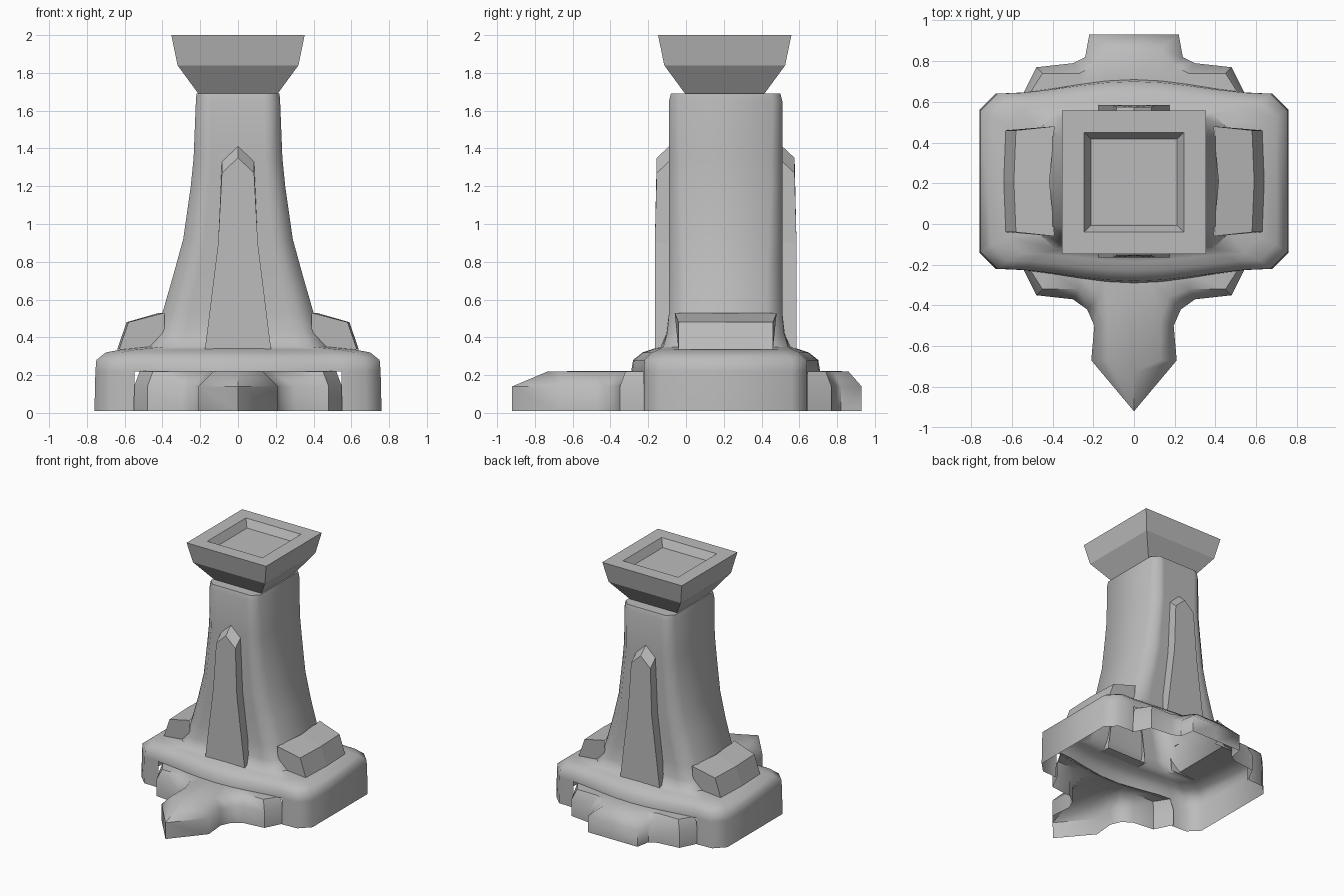
import bpy, bmesh, math

cube = bpy.data.objects.get("Cube")
if cube:
    bpy.data.objects.remove(cube, do_unlink=True)

CY = 0.21  # depth centre of the tower

stone = bpy.data.materials.new("grey stone")
stone.use_nodes = True
grey = (0.5, 0.5, 0.5, 1)
stone.diffuse_color = grey
stone.node_tree.nodes["Principled BSDF"].inputs["Base Color"].default_value = grey


def finish(name, bm, angle=None):
    bmesh.ops.remove_doubles(bm, verts=bm.verts, dist=1e-4)
    bmesh.ops.recalc_face_normals(bm, faces=bm.faces)
    mesh = bpy.data.meshes.new(name)
    bm.to_mesh(mesh)
    bm.free()
    ob = bpy.data.objects.new(name, mesh)
    bpy.context.collection.objects.link(ob)
    mesh.materials.append(stone)
    if angle:
        bpy.ops.object.select_all(action='DESELECT')
        ob.select_set(True)
        bpy.context.view_layer.objects.active = ob
        bpy.ops.object.shade_smooth_by_angle(angle=math.radians(angle))
    return ob


def loft(bm, rows, closed=True):
    rows = [[bm.verts.new(p) for p in row] for row in rows]
    n = len(rows[0])
    for a, b in zip(rows, rows[1:]):
        for i in range(n if closed else n - 1):
            j = (i + 1) % n
            bm.faces.new((a[i], a[j], b[j], b[i]))
    return rows


# Tower body and base: one lofted shell, open underneath
def ring(z, hx, hy, c, bulge):
    fx = hx - c
    edge = [fx, fx * 0.81, fx * 0.6, fx * 0.4, fx * 0.2]
    xs = edge + [0] + [-x for x in reversed(edge)]
    front = [(x, hy + bulge * (1 + math.cos(math.pi * x / fx)) / 2) for x in xs]
    k = c * 0.3
    front = [(hx, hy - c)] + front + [(-hx, hy - c)]
    back = [(-x, -y) for x, y in front]
    return [(x, CY + y, z) for x, y in front + back]


bm = bmesh.new()
profile = [
    (0.01, 0.76, 0.43, 0.08, 0.07), (0.22, 0.755, 0.43, 0.08, 0.07),
    (0.28, 0.75, 0.43, 0.08, 0.06), (0.32, 0.70, 0.39, 0.08, 0.05),
    (0.335, 0.62, 0.355, 0.08, 0.04), (0.35, 0.47, 0.33, 0.08, 0.02),
    (0.42, 0.43, 0.31, 0.08, 0.005), (0.53, 0.40, 0.30, 0.08, 0),
    (0.72, 0.345, 0.30, 0.08, 0), (0.92, 0.29, 0.30, 0.07, 0),
    (1.2, 0.25, 0.30, 0.06, 0), (1.35, 0.235, 0.30, 0.06, 0),
    (1.65, 0.223, 0.30, 0.05, 0), (1.69, 0.22, 0.29, 0.05, 0)]
rows = loft(bm, [ring(*p) for p in profile])
bm.faces.new(rows[-1])
# Open the wall where the lower apron joins
hidden = [f for f in bm.faces if f.calc_center_median().z < 0.2
          and all(abs(v.co.x) < 0.56 for v in f.verts)]
bmesh.ops.delete(bm, geom=hidden, context='FACES')
finish("tower_body", bm, 50)


# Lower aprons: stepped shelf with a pointed prow in front, a block behind
def apron(name, outer, top, inner):
    def both(half, z):
        return [(x, y, z) for x, y in half] + [(-x, y, z) for x, y in half[-2::-1]]
    bm = bmesh.new()
    loft(bm, [both(outer, 0.01), both(outer, 0.14), both(top, 0.22), both(inner, 0.222)], False)
    finish(name, bm, 50)


apron("front_apron",
      [(.55, -.21), (.48, -.35), (.30, -.37), (.23, -.42), (.195, -.5), (.21, -.67), (0, -.92)],
      [(.52, -.21), (.45, -.32), (.27, -.32), (.17, -.36), (.13, -.48), (.13, -.67), (0, -.73)],
      [(.50, -.215), (.42, -.22), (.27, -.25), (.15, -.27), (.08, -.28), (.04, -.28), (0, -.28)])
apron("back_apron",
      [(.55, .63), (.48, .77), (.30, .79), (.24, .82), (.22, .93), (0, .93)],
      [(.52, .63), (.45, .74), (.27, .74), (.19, .78), (.13, .86), (0, .86)],
      [(.50, .635), (.42, .64), (.27, .67), (.15, .69), (.08, .70), (0, .70)])

# Tapered buttress fins on front and back
fin = [(-.175, .335), (.175, .335), (.105, .9), (.085, 1.27), (0, 1.35), (-.085, 1.27), (-.105, .9)]
for name, s in (("front_fin", -1), ("back_fin", 1)):
    bm = bmesh.new()
    face = [(x, CY + s * (0.375 - 0.01 * (z > 1)), z) for x, z in fin]
    root = [(x, CY + s * 0.29, z + 0.07 * (z > 1)) for x, z in fin]
    rows = loft(bm, [root, face])
    bm.faces.new(rows[-1])
    finish(name, bm)

# Sloped blocks on both sides of the base
for name, s in (("left_block", 1), ("right_block", -1)):
    bm = bmesh.new()
    # x, z and half depth of each edge from the foot up to the tower wall
    path = [(.63, .335, .25), (.58, .48, .25), (.39, .53, .27)]
    rows = [[(s * (x + dx), CY + t * h, z) for t, dx in
             ((-1, 0), (0, .025 if x < .5 else .01), (1, 0))] for x, z, h in path]
    loft(bm, rows, False)
    for e in (0, 2):
        pts = [r[e] for r in rows] + [(s * .39, rows[0][e][1], .335)]
        bm.faces.new([bm.verts.new(p) for p in pts])
    finish(name, bm)

# Flared square head with a sunken top
bm = bmesh.new()
head = [(1.69, .21), (1.84, .32), (2.0, .353), (2.0, .245), (1.94, .212)]
rows = loft(bm, [[(x * h, CY - 0.005 + y * h, z) for x, y in ((-1, -1), (1, -1), (1, 1), (-1, 1))]
                 for z, h in head])
bm.faces.new(rows[0])
bm.faces.new(rows[-1])
finish("head", bm)
